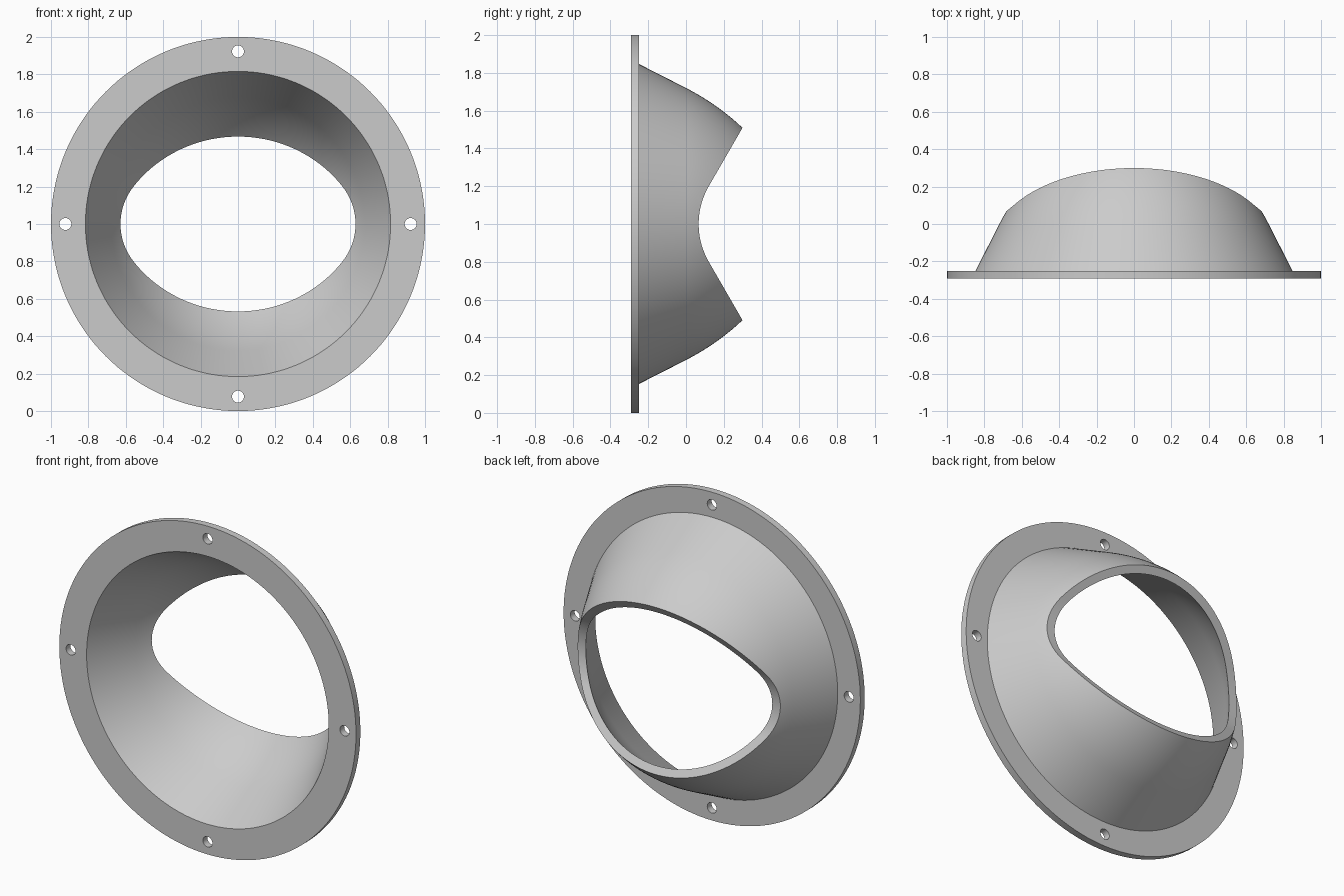
import bpy
import bmesh
from math import sin, cos, tan, pi, radians
from mathutils import Matrix, Vector

if "Cube" in bpy.data.objects:
    bpy.data.objects.remove(bpy.data.objects["Cube"])

FRONT, BACK = -0.292, -0.25      # flange faces along y
WALL = 0.047                     # collar wall thickness
SLOPE = radians(27)              # cone angle of the collar
BEND = 1.29                      # radius of the curved part
SEGMENTS = 144


def new_object(name, bm):
    bmesh.ops.recalc_face_normals(bm, faces=bm.faces)
    mesh = bpy.data.meshes.new(name)
    bm.to_mesh(mesh)
    bm.free()
    obj = bpy.data.objects.new(name, mesh)
    bpy.context.collection.objects.link(obj)
    return obj


def lathe(name, profile):
    """Turn a closed (y, radius) profile about the y axis at z = 1."""
    bm = bmesh.new()
    rings = []
    for i in range(SEGMENTS):
        a = 2 * pi * i / SEGMENTS
        rings.append([bm.verts.new((r * sin(a), y, 1 + r * cos(a))) for y, r in profile])
    n = len(profile)
    for i in range(SEGMENTS):
        p, q = rings[i], rings[(i + 1) % SEGMENTS]
        for j in range(n):
            k = (j + 1) % n
            bm.faces.new((p[j], p[k], q[k], q[j]))
    return new_object(name, bm)


def wall_curve(inset, y_start):
    """Cone line followed by a tangent arc, moved inwards by inset."""
    radius = BEND - inset
    arc = []
    for i in range(17):
        a = SLOPE + radians(23) * i / 16
        arc.append((radius * sin(a) - BEND * sin(SLOPE),
                    0.72 + radius * cos(a) - BEND * cos(SLOPE)))
    y, r = arc[0]
    return [(y_start, r + (y - y_start) * tan(SLOPE))] + arc


# Flange and collar, turned as one piece
outer = wall_curve(0, BACK)
inner = wall_curve(WALL, FRONT)
body = lathe("flanged_collar", [(FRONT, 1), (BACK, 1)] + outer + inner[::-1])

# Rounded V saddle cutter, running sideways across the back
saddle_r, apex, half = 0.4, 0.067, radians(30)
side = [(apex + saddle_r * (1 - cos(t)), saddle_r * sin(t))
        for t in (half * i / 12 for i in range(-12, 13))]
y, z = side[-1]
end = (y + (1 - z) * tan(half), 1)
outline = [(1, -1), (end[0], -1)] + side + [end, (1, 1)]
bm = bmesh.new()
face = bm.faces.new([bm.verts.new((-1.2, y, 1 + z)) for y, z in outline])
grown = bmesh.ops.extrude_face_region(bm, geom=[face])
bmesh.ops.translate(bm, vec=(2.4, 0, 0),
                    verts=[v for v in grown["geom"] if isinstance(v, bmesh.types.BMVert)])
cutters = [new_object("saddle_cutter", bm)]

# Four bolt hole cutters
bm = bmesh.new()
for i in range(4):
    a = i * pi / 2
    place = Matrix.Translation(Vector((0.923 * sin(a), BACK, 1 + 0.923 * cos(a))))
    bmesh.ops.create_cone(bm, cap_ends=True, segments=32, radius1=0.032, radius2=0.032,
                          depth=0.3, matrix=place @ Matrix.Rotation(pi / 2, 4, "X"))
cutters.append(new_object("bolt_hole_cutter", bm))

# Cut the saddle and the holes
bpy.ops.object.select_all(action="DESELECT")
body.select_set(True)
bpy.context.view_layer.objects.active = body
for cutter in cutters:
    cutter.hide_render = True
    mod = body.modifiers.new(cutter.name, "BOOLEAN")
    mod.operation = "DIFFERENCE"
    mod.solver = "EXACT"
    mod.object = cutter
    bpy.ops.object.modifier_apply(modifier=mod.name)
for cutter in cutters:
    bpy.data.objects.remove(cutter)
bpy.ops.object.shade_smooth_by_angle(angle=radians(30))

# Plain grey finish
grey = bpy.data.materials.new("plain_grey")
grey.use_nodes = True
colour = (0.6, 0.6, 0.6, 1)
grey.diffuse_color = colour
grey.node_tree.nodes["Principled BSDF"].inputs["Base Color"].default_value = colour
body.data.materials.clear()
body.data.materials.append(grey)
for poly in body.data.polygons:
    poly.material_index = 0
